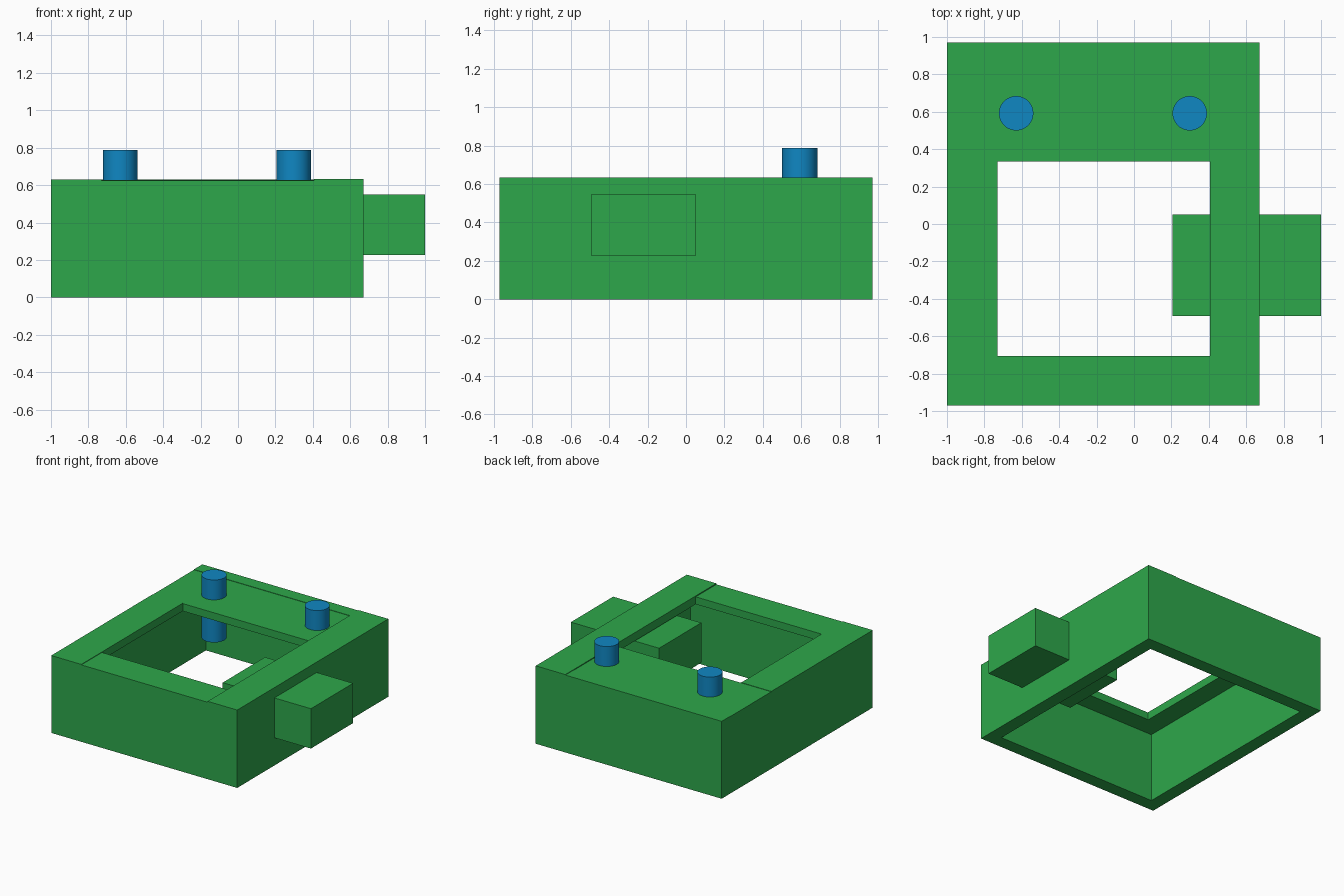
import bpy
import bmesh

if "Cube" in bpy.data.objects:
    bpy.data.objects.remove(bpy.data.objects["Cube"])


def make_material(name, rgb):
    mat = bpy.data.materials.new(name)
    mat.diffuse_color = (*rgb, 1.0)
    mat.use_nodes = True
    mat.node_tree.nodes["Principled BSDF"].inputs["Base Color"].default_value = mat.diffuse_color
    return mat


GREEN = make_material("green", (0.027, 0.390, 0.070))
BLUE = make_material("blue", (0.005, 0.242, 0.545))


def finish(name, bm, mat):
    mesh = bpy.data.meshes.new(name)
    bm.to_mesh(mesh)
    bm.free()
    obj = bpy.data.objects.new(name, mesh)
    obj.data.materials.append(mat)
    bpy.context.collection.objects.link(obj)
    return obj


def box(name, x, y, z, mat=GREEN):
    """Box from (min, max) ranges on each axis."""
    bm = bmesh.new()
    bmesh.ops.create_cube(bm, size=1.0)
    for v in bm.verts:
        v.co = [r[0] if c < 0 else r[1] for c, r in zip(v.co, (x, y, z))]
    return finish(name, bm, mat)


def peg(name, x, y, z0, z1, radius):
    bm = bmesh.new()
    bmesh.ops.create_cone(bm, cap_ends=True, segments=48, radius1=radius,
                          radius2=radius, depth=z1 - z0)
    bmesh.ops.translate(bm, verts=bm.verts, vec=(x, y, (z0 + z1) / 2))
    for f in bm.faces:
        f.smooth = len(f.verts) == 4
    for e in bm.edges:
        e.smooth = not any(len(f.verts) > 4 for f in e.link_faces)
    return finish(name, bm, BLUE)


# Outer extents, wall thickness and underside of the top boards
X0, X1, Y0, Y1 = -1.0, 0.672, -0.97, 0.97
WALL, LID = 0.108, 0.565
HX0, HX1, HY0, HY1 = -0.73, 0.406, -0.705, 0.333   # top opening

# Four upright walls
box("left_wall", (X0, X0 + WALL), (Y0, Y1 - WALL), (0, LID))
box("right_wall", (X1 - WALL, X1), (Y0, Y1 - WALL), (0, LID))
box("front_wall", (X0 + WALL, X1 - WALL), (Y0, Y0 + WALL), (0, LID))
box("back_wall", (X0, X1), (Y1 - WALL, Y1), (0, 0.629))

# Top boards, with slightly stepped heights
box("right_top_board", (HX1, X1), (Y0, Y1), (LID, 0.633))
box("left_top_board", (X0, HX0), (Y0, HY1), (LID, 0.629))
box("front_top_board", (HX0, HX1), (Y0, HY0), (LID, 0.625))
box("back_top_plate", (X0, HX1), (HY1, Y1 - WALL), (LID, 0.626))

# Block passing through the right wall
box("side_block", (0.207, 1.0), (-0.492, 0.05), (0.225, 0.549))

# Pegs passing through the back plate
for label, px in (("left", -0.63), ("right", 0.298)):
    peg(label + "_peg", px, 0.592, 0.28, 0.788, 0.092)
